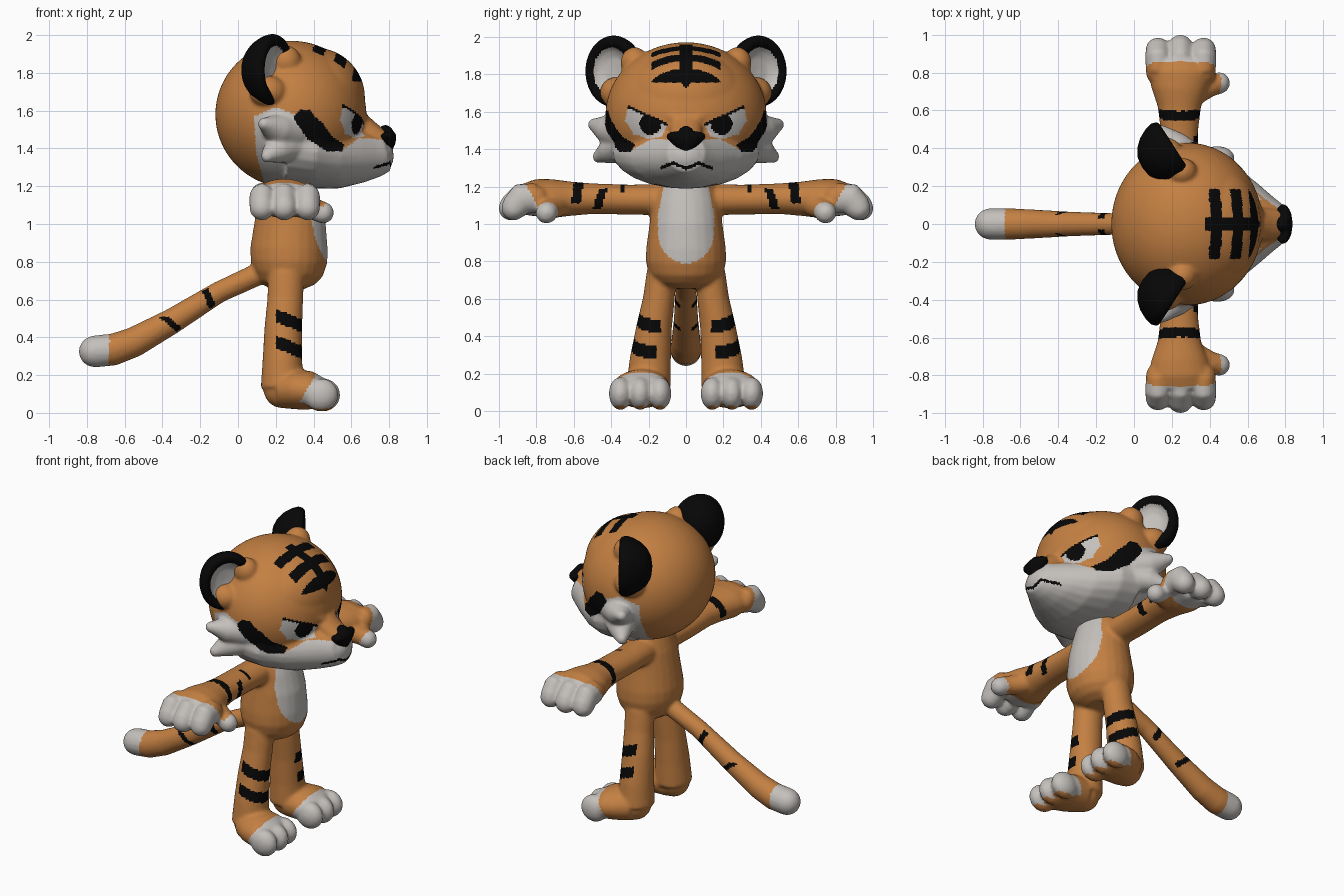
import bpy, bmesh, math
from mathutils import Vector

if "Cube" in bpy.data.objects:
    bpy.data.objects.remove(bpy.data.objects["Cube"])


def material(name, colour):
    m = bpy.data.materials.new(name)
    m.use_nodes = True
    m.diffuse_color = (*colour, 1)
    m.node_tree.nodes["Principled BSDF"].inputs["Base Color"].default_value = (*colour, 1)
    return m


ORANGE, WHITE, BLACK = range(3)
MATS = [material("orange fur", (0.55, 0.215, 0.055)),
        material("pale fur", (0.55, 0.525, 0.50)),
        material("black marking", (0.002, 0.002, 0.002))]


def circle(count):
    return [(math.cos(k * math.tau / count), math.sin(k * math.tau / count)) for k in range(count)]


ROUND = circle(24)


def skin_rings(bm, rings):
    """Join rings of points with quads and close both ends."""
    loops = [[bm.verts.new(p) for p in ring] for ring in rings]
    n = len(loops[0])
    for a, b in zip(loops, loops[1:]):
        for i in range(n):
            bm.faces.new((a[i], a[(i + 1) % n], b[(i + 1) % n], b[i]))
    bm.faces.new(loops[0])
    bm.faces.new(loops[-1])


def ball(bm, centre, size, steps=14, around=ROUND):
    """Ellipsoid as a stack of rings."""
    x, y, z = centre
    a, b, c = size
    rings = []
    for i in range(steps + 1):
        t = .04 + (math.pi - .08) * i / steps
        rings.append([(x + a * u * math.sin(t), y + b * v * math.sin(t), z + c * math.cos(t))
                      for u, v in around])
    skin_rings(bm, rings)


def tube(bm, path, ref, side=1, capped=True):
    """Elliptic tube: path of (x, y, z, radius along ref, other radius)."""
    pts = [Vector((p[0], p[1] * side, p[2])) for p in path]
    rings = []
    for i, p in enumerate(pts):
        t = (pts[min(i + 1, len(pts) - 1)] - pts[max(i - 1, 0)]).normalized()
        u = Vector(ref)
        u = (u - t * u.dot(t)).normalized()
        v = t.cross(u)
        a, b = path[i][3:]
        rings.append([p + u * a * i + v * b * j for i, j in ROUND])
    skin_rings(bm, rings)
    if capped:
        for p, q in ((pts[0], path[0]), (pts[-1], path[-1])):
            ball(bm, p, [min(q[3:])] * 3)


def finish(name, bm, rule, voxel, smooth):
    """Fuse the parts into one skin, smooth it and colour its faces by rule."""
    bmesh.ops.recalc_face_normals(bm, faces=bm.faces)
    mesh = bpy.data.meshes.new(name)
    bm.to_mesh(mesh)
    bm.free()
    ob = bpy.data.objects.new(name, mesh)
    bpy.context.scene.collection.objects.link(ob)
    r = ob.modifiers.new("fuse", "REMESH")
    r.mode, r.voxel_size = "VOXEL", voxel
    s = ob.modifiers.new("soften", "SMOOTH")
    s.factor, s.iterations = 0.5, smooth
    graph = bpy.context.evaluated_depsgraph_get()
    mesh = bpy.data.meshes.new_from_object(ob.evaluated_get(graph))
    ob.modifiers.clear()
    ob.data = mesh
    mesh.materials.clear()
    for m in MATS:
        mesh.materials.append(m)
    for f in mesh.polygons:
        f.material_index = rule(f.center, f.normal)
        f.use_smooth = True


def inside(poly, u, v):
    hit = False
    c, d = poly[-1]
    for a, b in poly:
        if (b > v) != (d > v) and u < a + (v - b) * (c - a) / (d - b):
            hit = not hit
        c, d = a, b
    return hit


X, Y = (1, 0, 0), (0, 1, 0)

# Body: torso, tail, arms, hands, legs and feet
bm = bmesh.new()
tube(bm, [(.26, 0, .655, .09, .10), (.26, 0, .69, .15, .165), (.265, 0, .74, .185, .20),
          (.27, 0, .80, .203, .215), (.27, 0, .87, .205, .213), (.275, 0, 1.0, .19, .195),
          (.27, 0, 1.12, .165, .18), (.27, 0, 1.25, .13, .14)], X, capped=False)
tube(bm, [(.14, 0, .75, .06, .06), (-.1, 0, .64, .057, .057), (-.35, 0, .485, .066, .068),
          (-.55, 0, .375, .078, .08), (-.66, 0, .335, .083, .085), (-.76, 0, .325, .083, .085)], Y)
for s in (1, -1):
    tube(bm, [(.25, .08, 1.13, .10, .085), (.24, .3, 1.13, .10, .08), (.24, .5, 1.135, .10, .082),
              (.24, .62, 1.135, .115, .092), (.24, .72, 1.135, .15, .105),
              (.245, .80, 1.14, .165, .10), (.245, .86, 1.13, .155, .085)], X, s, capped=False)
    for x, reach in ((.127, -.005), (.245, .01), (.368, -.005)):
        tube(bm, [(x, .80, 1.14, .064, .08), (x, .88, 1.135, .068, .083),
                  (x, .925 + reach, 1.085, .066, .072)], X, s)
    tube(bm, [(.32, .69, 1.10, .065, .065), (.40, .73, 1.08, .058, .058),
              (.45, .745, 1.06, .058, .058)], Y, s)
    tube(bm, [(.255, .13, .74, .095, .08), (.25, .145, .6, .095, .085), (.24, .17, .45, .10, .095),
              (.235, .19, .28, .105, .11), (.235, .20, .13, .115, .12)], X, s, capped=False)
    tube(bm, [(.235, .205, .125, .12, .10), (.32, .23, .123, .15, .105), (.38, .243, .118, .158, .103),
              (.44, .245, .105, .145, .08)], Y, s)
    for y, x in ((.14, .44), (.245, .45), (.35, .44)):
        ball(bm, (x, y * s, .095), (.092, .062, .088))


def body_rule(c, n):
    x, y, z = c.x, abs(c.y), c.z
    if x < -.68:
        return WHITE
    if x < .05 and z < .75 and y > .03:      # tail marks
        if abs(x + .16 + (z - .62) * .4) < .02 or (abs(x + .36 + (z - .48) * 1.2) < .027 and z < .51):
            return BLACK
    if y > .5 and z > .9 and x > .435 + (z - 1.06) * .5:  # thumb tip
        return WHITE
    if z > .9 and y > .77 + (z - 1.05) * .52:  # fingers
        return WHITE
    if z < .25 and x > .31 + (z - .03) * .6 and n.z > -.75:  # toes
        return WHITE
    if n.x > .1 and x > .3 and y < .2:       # belly patch
        if (y / .15) ** 2 + (max(0, .96 - z) / .17) ** 2 < 1 and y < .15 - max(0, z - 1.05) * .2:
            return WHITE
    if z > .95 and y > .25:                  # arm stripes
        if z > 1.11 and abs(y - .58 + (z - 1.17) * .15) < .026:
            return BLACK
        if x > .27 and 1.08 < z < 1.19 and abs(y - .46 + (z - 1.13) * .3) < .023:
            return BLACK
        if x > .25 and abs(y - .34) < .014 and z > 1.17:
            return BLACK
    if .25 < z < .6 and x > .2:              # leg stripes
        for level, start in ((.485, .135), (.343, .16)):
            if y > start and abs(z - level + (x - .28) * .35 - (y - .25) * .1) < .035:
                return BLACK
    return ORANGE


finish("body", bm, body_rule, .0115, 6)

# Head: skull, forehead, muzzle, brows, ear roots and cheek tufts
bm = bmesh.new()
ball(bm, (.28, 0, 1.58), (.4, .43, .39), 40, circle(72))
ball(bm, (.40, 0, 1.67), (.272, .33, .265), 32, circle(60))
tube(bm, [(.28, 0, 1.41, .41, .22), (.42, 0, 1.38, .39, .195), (.55, 0, 1.36, .30, .172),
          (.66, 0, 1.365, .21, .145), (.74, 0, 1.37, .14, .12), (.79, 0, 1.38, .10, .10)],
     Y, capped=False)
ball(bm, (.735, 0, 1.36), (.09, .12, .1))
tube(bm, [(.60, 0, 1.56, .09, .07), (.70, 0, 1.49, .085, .055), (.775, 0, 1.45, .075, .04)], Y)
for s in (1, -1):
    tube(bm, [(.655, .05, 1.56, .035, .035), (.605, .18, 1.615, .033, .033),
              (.525, .30, 1.655, .022, .022)], X, s)
    tube(bm, [(.27, .34, 1.49, .11, .10), (.2, .42, 1.505, .085, .08), (.14, .49, 1.53, .04, .035)], X, s)
    tube(bm, [(.27, .32, 1.42, .11, .09), (.2, .41, 1.39, .075, .07), (.155, .465, 1.36, .038, .035)], X, s)
    ball(bm, (.255, .275 * s, 1.86), (.08, .075, .085))
    ball(bm, (.16, .37 * s, 1.70), (.10, .09, .085))

MASK = [(.085, 1.57), (.2, 1.62), (.3, 1.58), (.55, 1.39), (.64, 1.455), (.9, 1.44),
        (.9, 1.1), (.17, 1.1), (.13, 1.25), (.095, 1.38)]
STRIPE = [(.295, 1.57), (.32, 1.6), (.38, 1.6), (.45, 1.53), (.50, 1.46), (.565, 1.42),
          (.55, 1.385), (.46, 1.39), (.37, 1.45), (.31, 1.53)]
EYE = [(.095, 1.535), (.31, 1.635), (.325, 1.55), (.28, 1.48), (.2, 1.455), (.13, 1.465)]


def head_rule(c, n):
    x, y, z = c.x, abs(c.y), c.z
    if x > .35 and z > 1.72:                 # forehead stripes
        if x > .375 and y < min(.036, (z - 1.72) * .8):
            return BLACK
        if z > 1.755 and y < .185 and any(abs(x + y * .1 - k) < w for k, w in
                                          ((.442, .03), (.555, .028), (.647, .025))):
            return BLACK
    if x > .4 and n.x > 0 and inside(EYE, y, z):
        lid = z > 1.52 + (y - .095) * .465
        pupil = ((y - .19) / .058) ** 2 + ((z - 1.535) / .058) ** 2 < 1
        return BLACK if lid or pupil else WHITE
    if x > .66 and y < .14 and abs(z - 1.325 + abs(y - .07) * .4) < .009:
        return BLACK                         # mouth line
    if y > .2 and inside(STRIPE, x, z):
        return BLACK
    return WHITE if inside(MASK, x, z) else ORANGE


finish("head", bm, head_rule, .01, 9)

# Nose
bm = bmesh.new()
tube(bm, [(.79, 0, 1.395, .03, .035), (.79, 0, 1.43, .045, .075), (.79, 0, 1.462, .05, .108),
          (.78, 0, 1.485, .04, .10)], X)
finish("nose", bm, lambda c, n: BLACK, .01, 3)

# Ears: lathed cups turned forwards and outwards, with deep rounded backs
CUP = [(.02, -1.25), (.35, -1.18), (.6, -.98), (.8, -.68), (.94, -.3), (1, .02), (.95, .24),
       (.84, .33), (.7, .25), (.6, .05), (.4, -.1), (.02, -.14)]
for s, label in ((1, "left"), (-1, "right")):
    facing = Vector((.84, .54 * s, 0))
    across = Vector((-.54 * s, .84, 0)) * .172
    up = Vector((0, 0, .193))
    centre = Vector((.18, .385 * s, 1.815))
    bm = bmesh.new()
    skin_rings(bm, [[centre + facing * w * .13 + across * r * i + up * r * j for i, j in circle(48)]
                    for r, w in CUP])

    def ear_rule(c, n):
        d = c - centre
        r = math.hypot(d.dot(across) / .172 ** 2, d.z / .193)
        return WHITE if r < .66 and d.dot(facing) > -.03 else BLACK

    finish(label + "_ear", bm, ear_rule, .01, 3)
